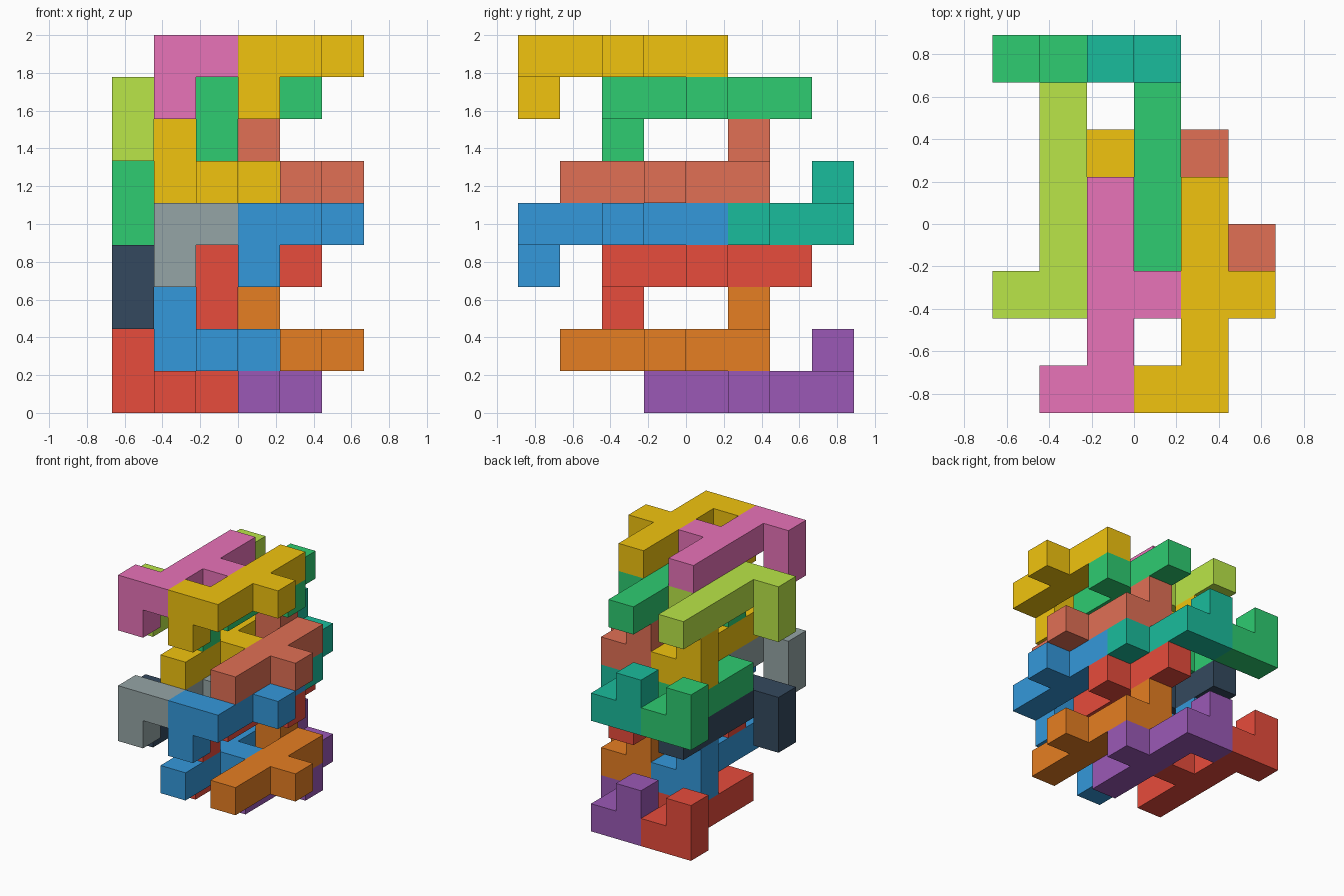
import bpy
import bmesh
from mathutils import Vector

if "Cube" in bpy.data.objects:
    bpy.data.objects.remove(bpy.data.objects["Cube"])

U = 2 / 9  # size of one cube cell; the stack is 6 x 8 x 9 cells


def linear(c):
    return c / 12.92 if c <= 0.04045 else ((c + 0.055) / 1.055) ** 2.4


def material(name, hex_code):
    mat = bpy.data.materials.new(name)
    rgb = [linear(int(hex_code[n:n + 2], 16) / 255) for n in (0, 2, 4)]
    mat.diffuse_color = (*rgb, 1)
    mat.use_nodes = True
    mat.node_tree.nodes["Principled BSDF"].inputs["Base Color"].default_value = mat.diffuse_color
    return mat


def piece_cells(i, j, k, along, hook):
    """Hook cube and its base, a five-cube bar beside them, and a side stub."""
    cells = {(i, j, k + hook), (i, j, k), (i + 2, j + 2 * along, k)}
    return cells | {(i + 1, j + n * along, k) for n in range(5)}


def build_piece(name, cells, mat):
    """Make only the outer faces of a group of cubes, then merge flat areas."""
    bm = bmesh.new()
    for cell in cells:
        centre = Vector(cell) + Vector((-2.5, -3.5, 0.5))
        for axis in range(3):
            for sign in (-1, 1):
                side = list(cell)
                side[axis] += sign
                if tuple(side) in cells:
                    continue
                n, a, b = Vector(), Vector(), Vector()
                n[axis], a[(axis + 1) % 3], b[(axis + 2) % 3] = sign / 2, 0.5, sign / 2
                corners = [centre + n + p * a + q * b
                           for p, q in ((-1, -1), (1, -1), (1, 1), (-1, 1))]
                bm.faces.new([bm.verts.new(c * U) for c in corners])
    bmesh.ops.remove_doubles(bm, verts=bm.verts, dist=0.001)
    bmesh.ops.dissolve_limit(bm, angle_limit=0.01, verts=bm.verts, edges=bm.edges)
    mesh = bpy.data.meshes.new(name)
    bm.to_mesh(mesh)
    bm.free()
    mesh.materials.append(mat)
    bpy.context.collection.objects.link(bpy.data.objects.new(name, mesh))


# Each level holds a left and a right piece: start cell, bar direction, hook direction
LEVELS = {
    "back_hook": (0, 7, 0, -1, 1),
    "inner_back_hook": (1, 5, 1, -1, 1),
    "inner_front_hook": (0, 2, 3, 1, -1),
    "front_hook": (1, 0, 4, 1, -1),
}

# Left and right colours per level, lower group then upper group
COLOURS = [
    [("E74C3C", "9B59B6"), ("3498DB", "E67E22"), ("34495E", "E74C3C"), ("95A5A6", "3498DB")],
    [("2ECC71", "1ABC9C"), ("F1C40F", "E17055"), ("BAE648", "2ECC71"), ("E873B8", "F1C40F")],
]

# The same eight interlocking pieces repeat four cells higher
for g, group in enumerate(("lower", "upper")):
    for (level, (i, j, k, along, hook)), pair in zip(LEVELS.items(), COLOURS[g]):
        for s, side in enumerate(("left", "right")):
            name = f"{group}_{level}_{side}"
            cells = piece_cells(i + 2 * s, j, k + 4 * g, along, hook)
            build_piece(name, cells, material(name + "_colour", pair[s]))
